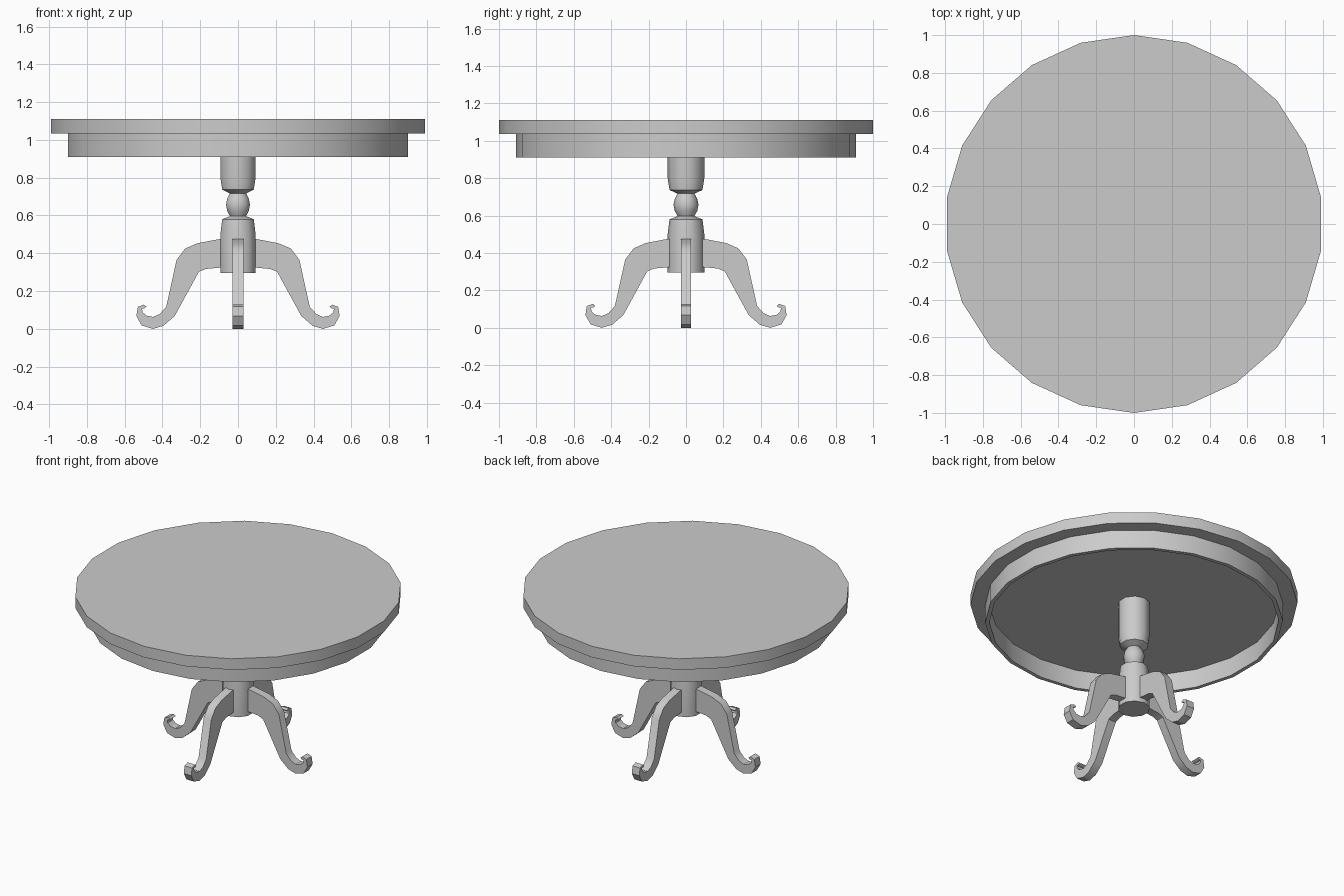
import bpy, bmesh, math

if "Cube" in bpy.data.objects:
    bpy.data.objects.remove(bpy.data.objects["Cube"])


def finish(bm, name, angle):
    bmesh.ops.recalc_face_normals(bm, faces=bm.faces)
    me = bpy.data.meshes.new(name)
    bm.to_mesh(me)
    bm.free()
    ob = bpy.data.objects.new(name, me)
    bpy.context.collection.objects.link(ob)
    bpy.ops.object.select_all(action='DESELECT')
    ob.select_set(True)
    bpy.context.view_layer.objects.active = ob
    bpy.ops.object.shade_smooth_by_angle(angle=math.radians(angle))
    return ob


def lathe(name, profile, sides, closed=False, angle=30):
    """Revolve (radius, z) points; caps the ends unless the profile is a closed loop."""
    bm = bmesh.new()
    rings = []
    for r, z in profile:
        ring = []
        for i in range(sides):
            a = math.pi / 2 + i * math.tau / sides
            ring.append(bm.verts.new((r * math.cos(a), r * math.sin(a), z)))
        rings.append(ring)
    pairs = list(zip(rings, rings[1:]))
    if closed:
        pairs.append((rings[-1], rings[0]))
    else:
        bm.faces.new(rings[0])
        bm.faces.new(rings[-1])
    for lo, hi in pairs:
        for i in range(sides):
            j = (i + 1) % sides
            bm.faces.new((lo[i], lo[j], hi[j], hi[i]))
    return finish(bm, name, angle)


# Table top and hollow apron ring
lathe("table_top", [(1.0, 1.035), (1.0, 1.11)], 22)
lathe("apron", [(0.91, 0.91), (0.91, 1.035), (0.885, 1.035), (0.885, 0.91)], 22, closed=True)

# Turned pedestal column
lathe("column", [
    (0.098, 0.295), (0.098, 0.50), (0.088, 0.58), (0.045, 0.597),
    (0.06, 0.625), (0.067, 0.657), (0.06, 0.69), (0.045, 0.717),
    (0.088, 0.737), (0.098, 0.80), (0.098, 1.035)], 10, angle=40)

# Four scrolled legs extruded from one side profile
LEG = [(0.05, 0.48), (0.10, 0.475), (0.215, 0.453), (0.28, 0.425), (0.325, 0.365),
       (0.38, 0.117), (0.415, 0.078), (0.45, 0.063), (0.485, 0.07), (0.505, 0.088),
       (0.508, 0.107), (0.495, 0.109), (0.485, 0.117), (0.498, 0.128), (0.53, 0.117),
       (0.538, 0.068), (0.51, 0.018), (0.45, 0.0), (0.395, 0.016), (0.335, 0.068),
       (0.207, 0.302), (0.17, 0.317), (0.05, 0.328)]
HALF = 0.028
for k, side in enumerate(("right", "back", "left", "front")):
    bm = bmesh.new()
    face = bm.faces.new([bm.verts.new((x, -HALF, z)) for x, z in LEG])
    ext = bmesh.ops.extrude_face_region(bm, geom=[face], use_keep_orig=True)
    moved = [g for g in ext["geom"] if isinstance(g, bmesh.types.BMVert)]
    bmesh.ops.translate(bm, verts=moved, vec=(0, 2 * HALF, 0))
    leg = finish(bm, side + "_leg", 30)
    leg.rotation_euler.z = k * math.pi / 2
